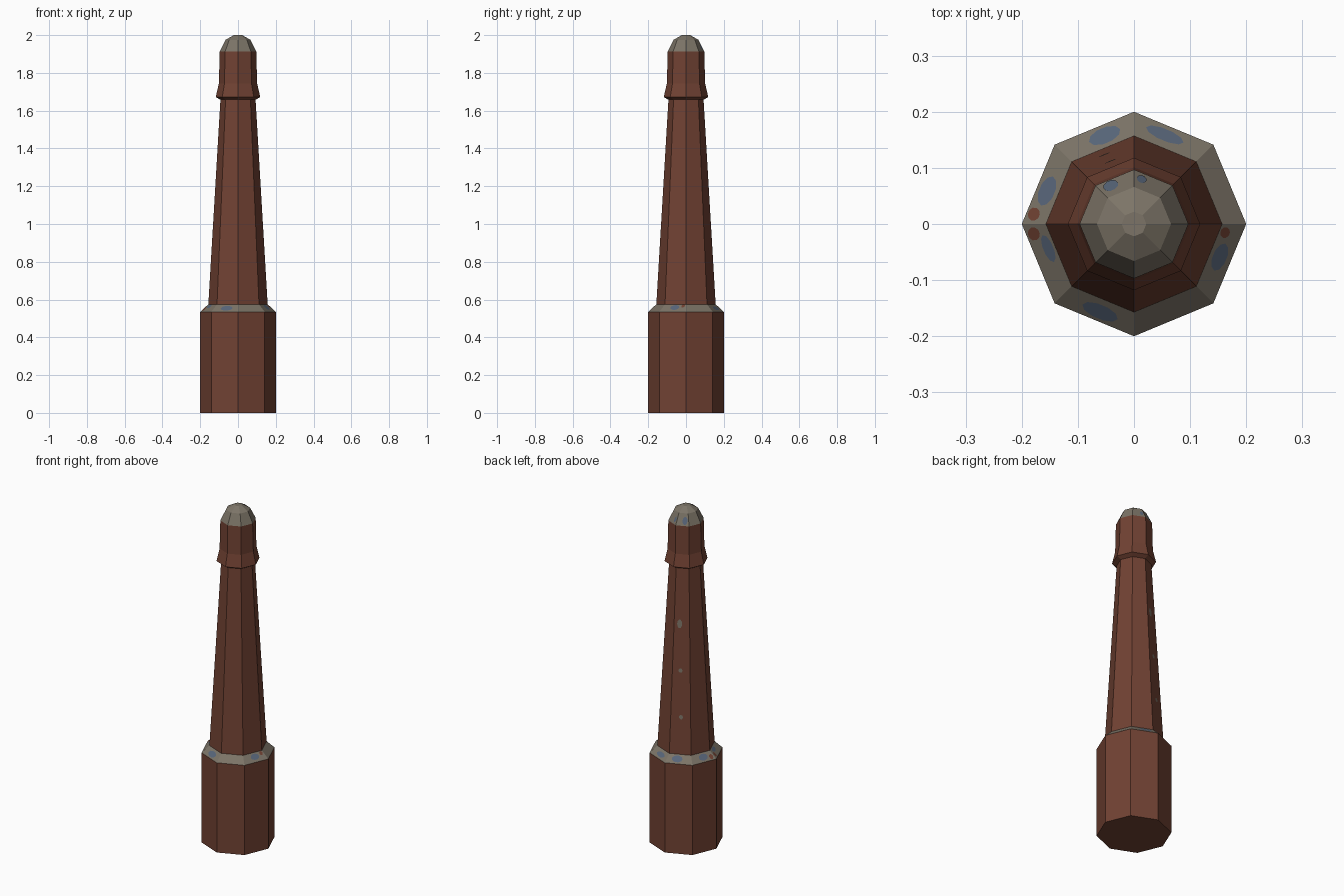
import bpy, bmesh, math
from mathutils import Vector

if "Cube" in bpy.data.objects:
    bpy.data.objects.remove(bpy.data.objects["Cube"])


def material(name, srgb):
    m = bpy.data.materials.new(name)
    lin = [((c / 255 + 0.055) / 1.055) ** 2.4 for c in srgb]
    m.diffuse_color = (*lin, 1)
    m.use_nodes = True
    m.node_tree.nodes["Principled BSDF"].inputs["Base Color"].default_value = m.diffuse_color
    return m


brown = material("rust_brown", (113, 66, 51))
grey = material("stone_grey", (124, 116, 103))
blue = material("slate_blue", (88, 102, 122))
SIDES = 8


def finish(name, bm, mats):
    mesh = bpy.data.meshes.new(name)
    bm.to_mesh(mesh)
    bm.free()
    for m in mats:
        mesh.materials.append(m)
    ob = bpy.data.objects.new(name, mesh)
    bpy.context.collection.objects.link(ob)
    return ob


# Octagonal post: (radius, height, material of the band above)
profile = [
    (0.200, 0.000, 0), (0.200, 0.535, 1),   # base block, sloping ledge
    (0.157, 0.575, 0), (0.093, 1.658, 0),   # tapered shaft, collar underside
    (0.118, 1.672, 0), (0.101, 1.745, 0),   # flared collar
    (0.097, 1.912, 1), (0.066, 1.975, 1),   # head, domed cap
    (0.022, 2.000, 1),
]
bm = bmesh.new()
rings = []
for r, z, _ in profile:
    rings.append([bm.verts.new((r * math.cos(math.tau * i / SIDES),
                                r * math.sin(math.tau * i / SIDES), z))
                  for i in range(SIDES)])
for k in range(len(rings) - 1):
    a, b = rings[k], rings[k + 1]
    for i in range(SIDES):
        j = (i + 1) % SIDES
        f = bm.faces.new((a[i], a[j], b[j], b[i]))
        f.material_index = profile[k][2]
bm.faces.new(rings[0][::-1])
bm.faces.new(rings[-1]).material_index = 1
finish("octagonal_post", bm, [brown, grey])


def patches(name, mat, band, spots):
    """Thin worn spots on one band: (facet, along edge, up slope, half width, half height)."""
    bm = bmesh.new()
    (r0, z0, _), (r1, z1, _) = profile[band], profile[band + 1]
    apo = math.cos(math.pi / SIDES)
    for facet, u, v, w, h in spots:
        ang = math.tau * (facet + 0.5) / SIDES
        out = Vector((math.cos(ang), math.sin(ang), 0))
        side = Vector((-math.sin(ang), math.cos(ang), 0))
        lo = out * r0 * apo + Vector((0, 0, z0))
        hi = out * r1 * apo + Vector((0, 0, z1))
        up = (hi - lo).normalized()
        c = lo.lerp(hi, v) + side * u + side.cross(up) * 0.0012
        bm.faces.new([bm.verts.new(c + side * w * math.cos(t) + up * h * math.sin(t))
                      for t in (math.tau * i / 10 for i in range(10))])
    finish(name, bm, [mat])


# Blue stains on the ledge and the cap
patches("ledge_stains", blue, 1, [
    (1, 0.010, 0.45, 0.036, 0.015), (2, -0.012, 0.5, 0.030, 0.020),
    (3, 0.005, 0.5, 0.028, 0.020), (4, -0.018, 0.7, 0.026, 0.013),
    (5, 0.004, 0.45, 0.034, 0.018), (7, 0.004, 0.55, 0.026, 0.018)])
patches("cap_stains", blue, 6, [
    (2, 0.012, 0.4, 0.014, 0.022), (1, 0.018, 0.4, 0.009, 0.016)])

# Rust marks on the ledge corners
patches("ledge_rust", brown, 1, [
    (3, 0.052, 0.35, 0.012, 0.015), (4, -0.052, 0.35, 0.012, 0.015),
    (7, 0.048, 0.75, 0.010, 0.012)])

# Bare chips on the back of the shaft
patches("shaft_chips", grey, 2, [
    (2, -0.012, 0.70, 0.014, 0.026), (2, -0.004, 0.45, 0.011, 0.013),
    (2, 0.002, 0.20, 0.011, 0.013)])
